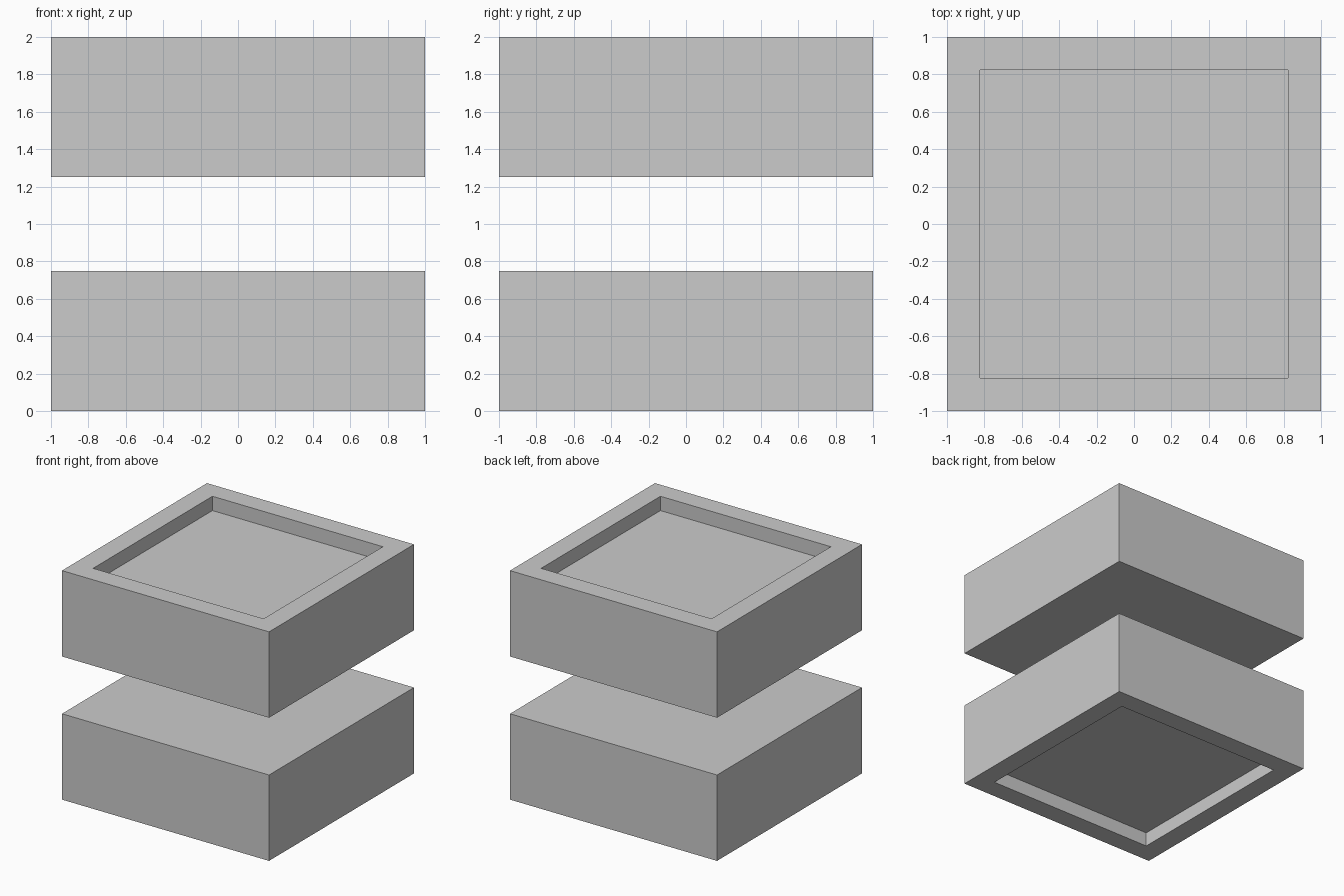
import bpy, bmesh
from mathutils import Matrix

if "Cube" in bpy.data.objects:
    bpy.data.objects.remove(bpy.data.objects["Cube"])

WIDTH, HEIGHT = 2.0, 0.75
RIM, DEPTH = 0.25, 0.125


def recessed_block(name, z_center, side):
    """Square block with a shallow square recess on its top (+1) or bottom (-1)."""
    bm = bmesh.new()
    bmesh.ops.create_cube(bm, size=1.0, matrix=Matrix.Translation((0, 0, z_center))
                          @ Matrix.Diagonal((WIDTH, WIDTH, HEIGHT, 1)))
    bm.normal_update()
    face = max(bm.faces, key=lambda f: f.normal.z * side)
    # Rim, then recess walls and floor
    bmesh.ops.inset_region(bm, faces=[face], thickness=RIM)
    floor = bmesh.ops.extrude_discrete_faces(bm, faces=[face])["faces"][0]
    bmesh.ops.translate(bm, verts=floor.verts, vec=(0, 0, -side * DEPTH))
    bmesh.ops.recalc_face_normals(bm, faces=bm.faces)
    mesh = bpy.data.meshes.new(name)
    bm.to_mesh(mesh)
    bm.free()
    obj = bpy.data.objects.new(name, mesh)
    bpy.context.collection.objects.link(obj)
    return obj


# Two mirrored slabs with an open gap between them
recessed_block("lower_block", HEIGHT / 2, -1)
recessed_block("upper_block", 2.0 - HEIGHT / 2, 1)
